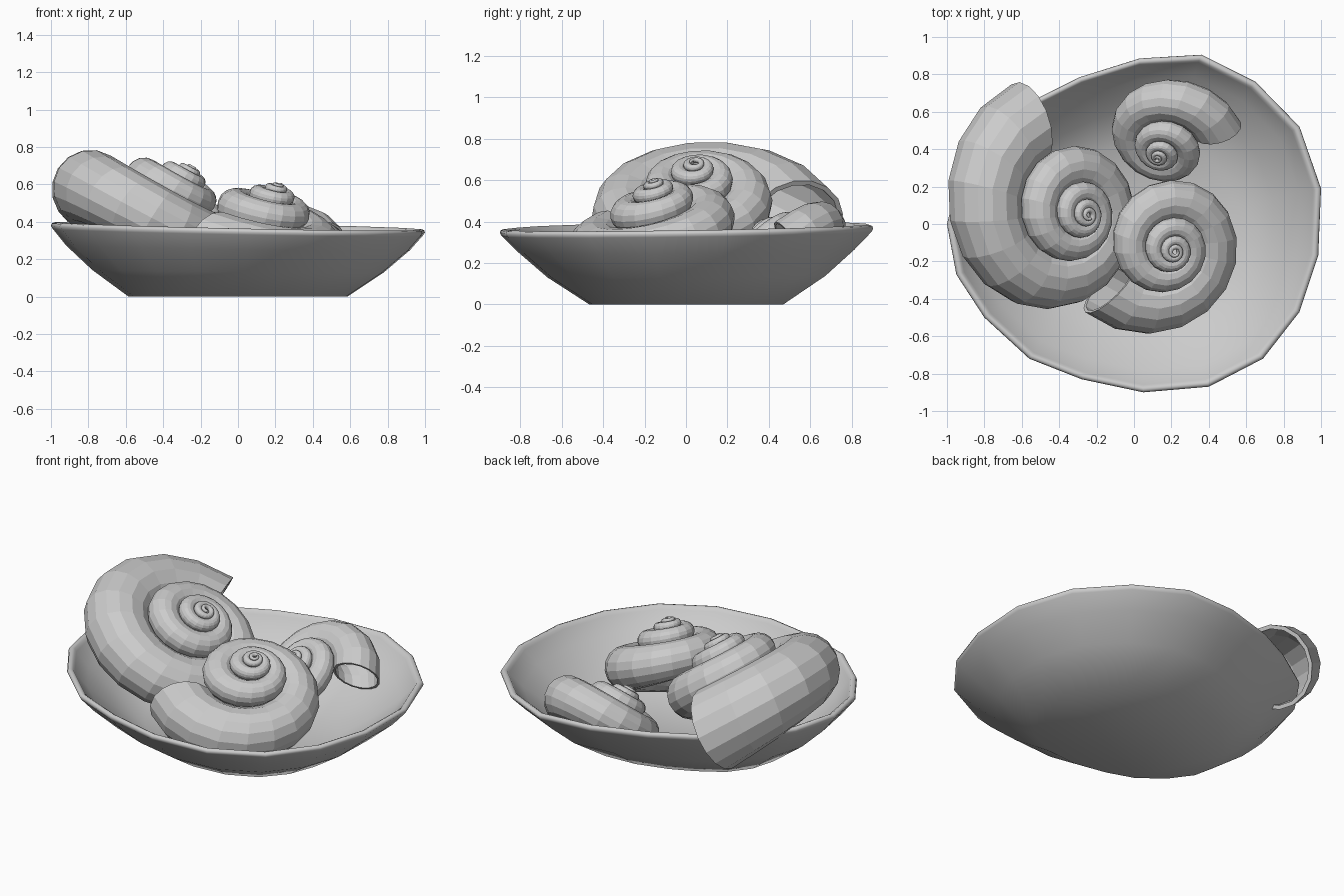
import bpy
from math import cos, sin, pi, radians
from mathutils import Vector

if "Cube" in bpy.data.objects:
    bpy.data.objects.remove(bpy.data.objects["Cube"])


def add_mesh(name, verts, faces):
    me = bpy.data.meshes.new(name)
    me.from_pydata(verts, [], faces)
    me.update()
    ob = bpy.data.objects.new(name, me)
    bpy.context.collection.objects.link(ob)
    return ob


def loft(name, rings):
    # skin a list of closed rings, capping both ends
    n = len(rings[0])
    verts = [v for r in rings for v in r]
    faces = [list(range(n))[::-1]]
    for k in range(len(rings) - 1):
        for i in range(n):
            j = (i + 1) % n
            faces.append([k * n + i, k * n + j, (k + 1) * n + j, (k + 1) * n + i])
    last = (len(rings) - 1) * n
    faces.append(list(range(last, last + n)))
    return add_mesh(name, verts, faces)


# Bowl: uneven hand-made rim, counter-clockwise
rim = [(.985, -.17), (1.0, .19), (.885, .52), (.65, .76), (.36, .905), (.03, .885),
       (-.29, .785), (-.52, .67), (-.77, .50), (-.93, .27), (-1.0, .0),
       (-.95, -.27), (-.80, -.50), (-.56, -.72), (-.28, -.83), (.05, -.90),
       (.40, -.87), (.69, -.72), (.885, -.47)]
# (x scale, y scale, share of rim height, lift)
profile = [(.585, .52, 0, 0), (.78, .745, .36, 0), (.92, .90, .69, 0),
           (.99, .99, .91, 0), (1, 1, .95, 0), (.995, .995, .985, 0),
           (.98, .98, 1, 0), (.965, .965, .98, 0), (.955, .955, .94, 0),
           (.885, .87, .68, .015), (.745, .71, .36, .025), (.56, .50, 0, .04)]
rings = [[(x * sx, y * sy, (.378 - .02 * x + .015 * y) * h + lift) for x, y in rim]
         for sx, sy, h, lift in profile]
bowl = loft("bowl", rings)
bpy.context.view_layer.objects.active = bowl
bowl.select_set(True)
bpy.ops.object.shade_smooth_by_angle(angle=radians(60))
bowl.select_set(False)


# Snail shells: a tube wound down a tilted axis, growing each turn
def shell(name, apex, axis, size, end_angle, drop=.65, turns=4.6, growth=2.05):
    seg, sides = 18, 16
    n = Vector(axis).normalized()
    e1 = (Vector((1, 0, 0)) - n * n.x).normalized()
    e2 = n.cross(e1)

    def ring(back, wall=1.0):
        s = size * growth ** (-back / (2 * pi))
        a = radians(end_angle) + back
        out = e1 * cos(a) + e2 * sin(a)
        c = Vector(apex) + out * .67 * s - n * drop * s
        return [c + (out * cos(2 * pi * k / sides) + n * sin(2 * pi * k / sides))
                * .33 * s * wall for k in range(sides)]

    step = 2 * pi / seg
    count = int(turns * seg)
    rings = [ring(i * step) for i in range(count, -1, -1)]
    # lip and inside wall of the opening
    rings += [ring(i * step, .9) for i in range(0, 9)]
    return loft(name, rings)


shell("large_shell", (-.23, .045, .705), (.53, -.05, .85), .715, 103)
shell("medium_shell", (.225, -.155, .615), (.27, -.18, .94), .545, 223, drop=.69)
shell("small_shell", (.12, .34, .40), (-.25, -.60, .76), .407, 13)
